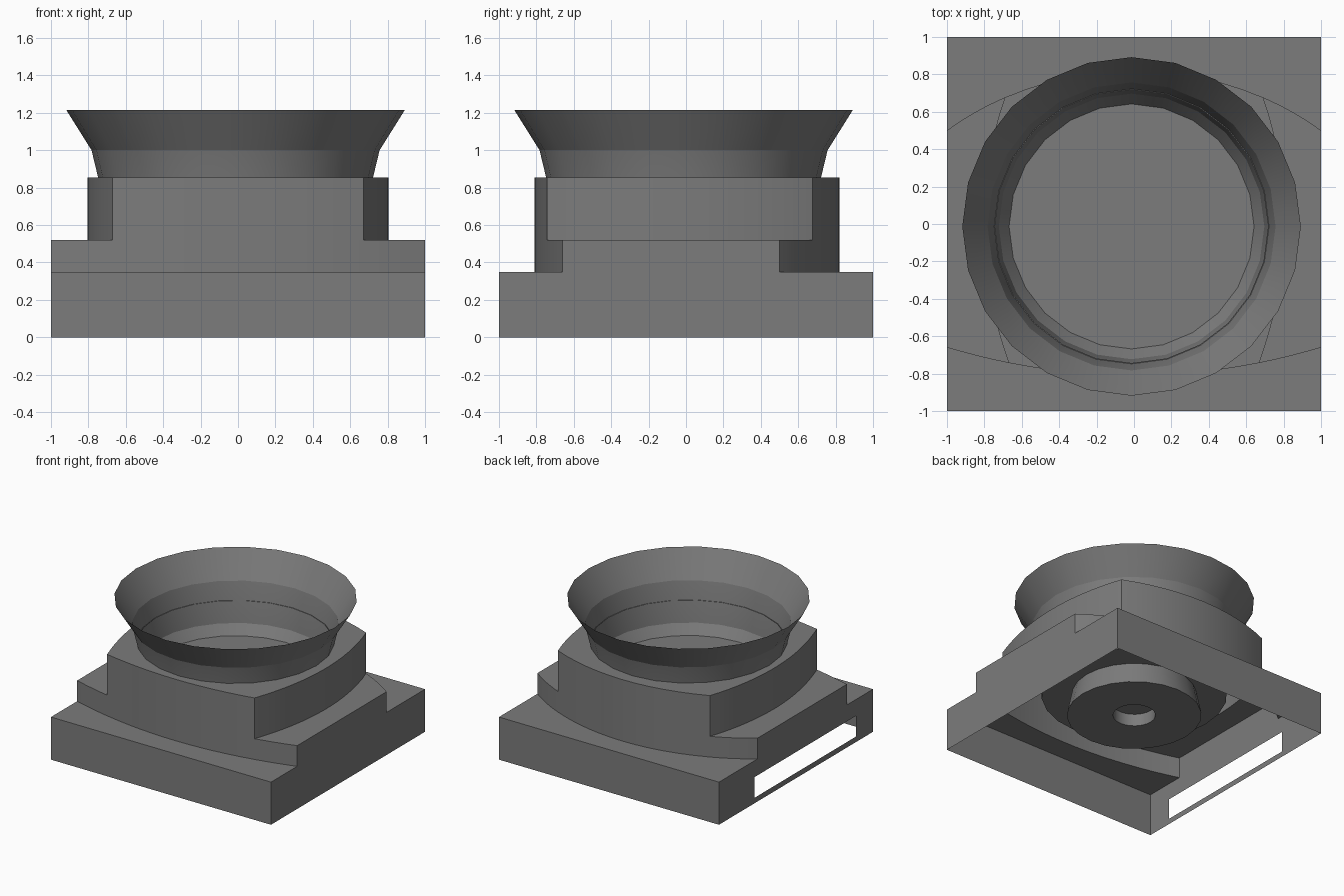
import bpy, bmesh, math
from mathutils import Vector

if "Cube" in bpy.data.objects:
    bpy.data.objects.remove(bpy.data.objects["Cube"])

CX = CY = -0.013          # axis of the round parts
SEG = 24


def front(x): return -0.81 + 0.15 * x * x
def back(x): return 0.82 - 0.295 * x * x - 0.025 * x ** 6
def side(y): return 0.805 - 0.135 * (y / 0.74) ** 2


def span(a, b, n=12):
    return [a + (b - a) * i / n for i in range(n + 1)]


def ring(r, z):
    return [(CX + r * math.sin(2 * math.pi * i / SEG),
             CY + r * math.cos(2 * math.pi * i / SEG), z) for i in range(SEG)]


def fill(bm, loops, normal):
    """Flat sheet from closed loops (first is outline, others holes)."""
    edges = []
    for pts in loops:
        vs = [bm.verts.new(p) for p in pts]
        edges += [bm.edges.new((vs[i - 1], vs[i])) for i in range(len(vs))]
    res = bmesh.ops.triangle_fill(bm, edges=edges, use_beauty=True, normal=normal)
    for f in res["geom"]:
        if isinstance(f, bmesh.types.BMFace):
            f.normal_update()
            if f.normal.dot(Vector(normal)) < 0:
                f.normal_flip()


def wall(bm, pts, z0, z1):
    """Upright strip along an open path; outside is right of the path."""
    lo = [bm.verts.new((x, y, z0)) for x, y in pts]
    hi = [bm.verts.new((x, y, z1)) for x, y in pts]
    for i in range(len(pts) - 1):
        bm.faces.new((lo[i], lo[i + 1], hi[i + 1], hi[i]))


def finish(bm, name):
    bmesh.ops.remove_doubles(bm, verts=bm.verts, dist=0.0005)
    me = bpy.data.meshes.new(name)
    bm.to_mesh(me)
    bm.free()
    me.shade_smooth()
    me.set_sharp_from_angle(angle=math.radians(17))
    me.materials.append(grey)
    ob = bpy.data.objects.new(name, me)
    bpy.context.collection.objects.link(ob)
    return ob


def lathe(profile):
    bm = bmesh.new()
    rows = [[bm.verts.new(p) for p in ring(r, z)] for r, z in profile]
    for a, b in zip(rows, rows[1:]):
        for i in range(SEG):
            bm.faces.new((a[i - 1], a[i], b[i], b[i - 1]))
    return bm, rows


grey = bpy.data.materials.new("dark_grey")
grey.diffuse_color = (0.2, 0.2, 0.2, 1)
grey.use_nodes = True
grey.node_tree.nodes["Principled BSDF"].inputs["Base Color"].default_value = grey.diffuse_color

Z1, Z2, Z3 = 0.35, 0.52, 0.855
FC, BC = (0.67, front(0.67)), (0.69, back(0.69))   # upper tier corners

# base: open-bottomed box with stepped side walls, slot on the left
bm = bmesh.new()
step = [(-1, 0), (1, 0), (1, Z1), (0.5, Z1), (0.5, Z2),
        (-0.66, Z2), (-0.66, Z1), (-1, Z1)]
slot = [(-0.78, 0.045), (0.54, 0.045), (0.54, 0.215), (-0.78, 0.215)]
fill(bm, [[(1, y, z) for y, z in step]], (1, 0, 0))
fill(bm, [[(-1, y, z) for y, z in step], [(-1, y, z) for y, z in slot]], (-1, 0, 0))
wall(bm, [(-1, -1), (1, -1)], 0, Z1)
wall(bm, [(1, 1), (-1, 1)], 0, Z1)

# ledges in front of and behind the curved tier
xf = span(-1, -FC[0], 6) + span(-FC[0], FC[0])[1:] + span(FC[0], 1, 6)[1:]
xb = span(-1, -BC[0], 6) + span(-BC[0], BC[0])[1:] + span(BC[0], 1, 6)[1:]
fill(bm, [[(-1, -1, Z1), (1, -1, Z1)] + [(x, front(x), Z1) for x in reversed(xf)]], (0, 0, 1))
fill(bm, [[(1, 1, Z1), (-1, 1, Z1)] + [(x, back(x), Z1) for x in xb]], (0, 0, 1))
finish(bm, "base_housing")

# lower tier: curved walls and side shelves
bm = bmesh.new()
wall(bm, [(x, front(x)) for x in xf], Z1, Z2)
wall(bm, [(x, back(x)) for x in reversed(xb)], Z1, Z2)
ys = span(FC[1], BC[1], 16)
for s in (-1, 1):
    pts = [(s * x, front(x), Z2) for x in span(1, FC[0], 6)]
    pts += [(s * side(y), y, Z2) for y in ys[1:-1]]
    pts += [(s * x, back(x), Z2) for x in span(BC[0], 1, 6)]
    fill(bm, [pts], (0, 0, 1))
finish(bm, "lower_tier")

# upper tier: four bowed walls and a top with a round opening
bm = bmesh.new()
path = [(x, front(x)) for x in span(-FC[0], FC[0])]
path += [(side(y), y) for y in ys[1:-1]]
path += [(x, back(x)) for x in span(BC[0], -BC[0])]
path += [(-side(y), y) for y in reversed(ys[1:-1])]
wall(bm, path + path[:1], Z2, Z3)
fill(bm, [[(x, y, Z3) for x, y in path], ring(0.73, Z3)], (0, 0, 1))
finish(bm, "upper_tier")

# flared cup with a flat floor
bm, rows = lathe([(0.905, 1.215), (0.77, 1.0), (0.735, Z3),
                  (0.71, 0.68), (0.655, 0.60)])
bm.faces.new(list(reversed(rows[-1])))
finish(bm, "flared_cup")

# stepped underside of the cup: skirt, plate, tapered boss, shallow centre hole
bm, rows = lathe([(0.71, 0.68), (0.70, 0.42), (0.47, 0.42), (0.507, 0.24),
                  (0.16, 0.24), (0.16, 0.34)])
bm.faces.new(rows[-1])
bmesh.ops.recalc_face_normals(bm, faces=bm.faces)
finish(bm, "underside_boss")
